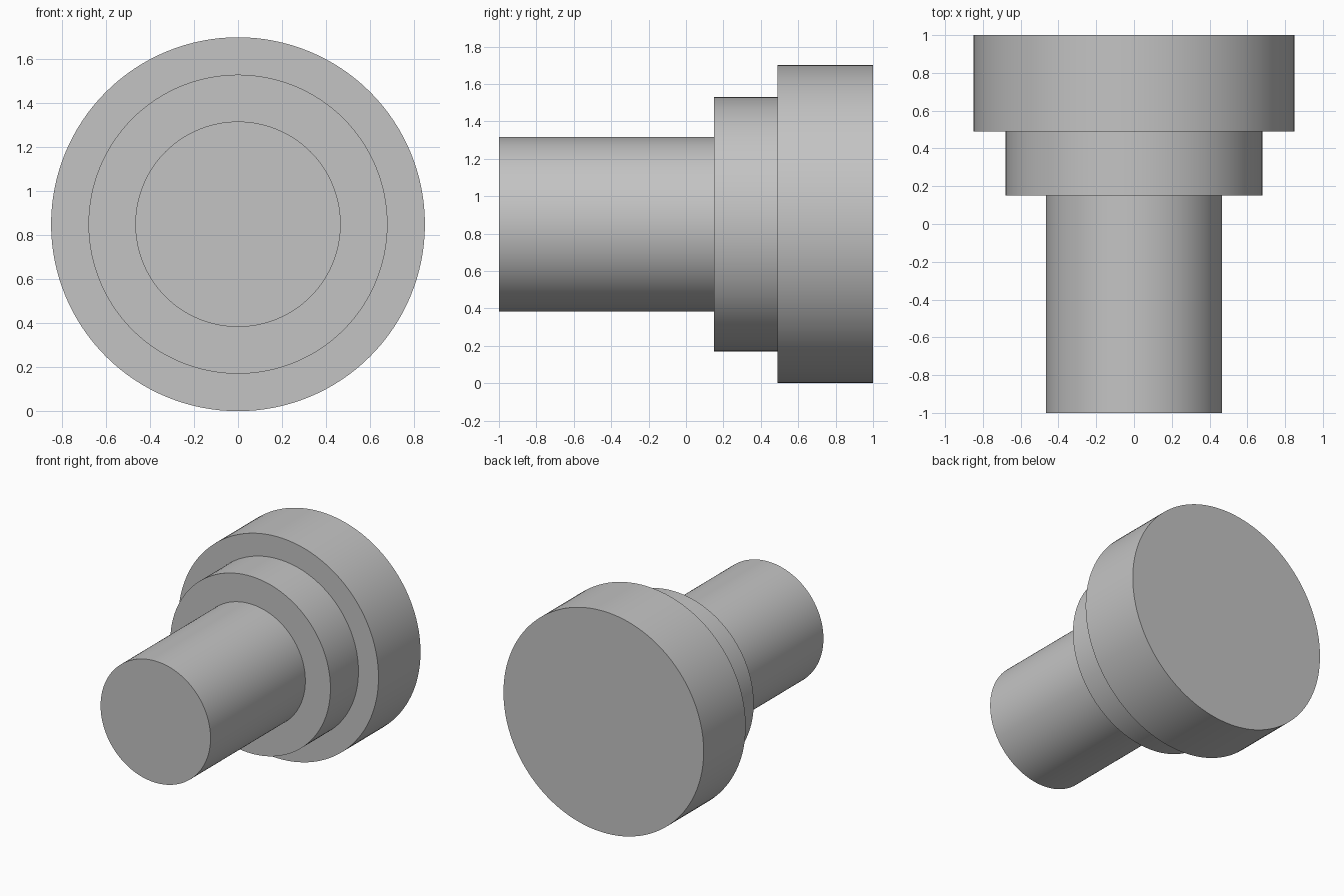
import bpy
import bmesh
import math
from mathutils import Matrix

cube = bpy.data.objects.get("Cube")
if cube:
    bpy.data.objects.remove(cube, do_unlink=True)

AXIS_HEIGHT = 0.85
SEGMENTS = 128

# Plain grey finish
grey = bpy.data.materials.new("plain_grey")
grey.use_nodes = True
colour = (0.55, 0.55, 0.55, 1)
grey.diffuse_color = colour
grey.node_tree.nodes["Principled BSDF"].inputs["Base Color"].default_value = colour

# Stepped outline as (radius, y): shaft, collar, head
steps = [(0.467, -1.0, 0.15), (0.68, 0.15, 0.49), (0.85, 0.49, 1.0)]
outline = [(0, steps[0][1])]
for radius, start, end in steps:
    outline += [(radius, start), (radius, end)]
outline.append((0, steps[-1][2]))

# Revolve the outline about the y axis into one closed solid
bm = bmesh.new()
verts = [bm.verts.new((0, y, r)) for r, y in outline]
edges = [bm.edges.new(pair) for pair in zip(verts, verts[1:])]
bmesh.ops.spin(bm, geom=verts + edges, cent=(0, 0, 0), axis=(0, 1, 0),
               angle=math.tau, steps=SEGMENTS)
bmesh.ops.remove_doubles(bm, verts=bm.verts, dist=0.0001)

# Turn the end fans into single flat discs
for y in (outline[0][1], outline[-1][1]):
    cap = [f for f in bm.faces if all(abs(v.co.y - y) < 0.001 for v in f.verts)]
    bmesh.ops.dissolve_faces(bm, faces=cap, use_verts=True)
bmesh.ops.recalc_face_normals(bm, faces=bm.faces)
bmesh.ops.transform(bm, matrix=Matrix.Translation((0, 0, AXIS_HEIGHT)), verts=bm.verts)

mesh = bpy.data.meshes.new("stepped_shaft")
bm.to_mesh(mesh)
bm.free()
mesh.materials.append(grey)
shaft = bpy.data.objects.new("stepped_shaft", mesh)
bpy.context.collection.objects.link(shaft)

# Smooth round sides with crisp shoulders
bpy.ops.object.select_all(action="DESELECT")
shaft.select_set(True)
bpy.context.view_layer.objects.active = shaft
bpy.ops.object.shade_smooth_by_angle(angle=math.radians(30))
